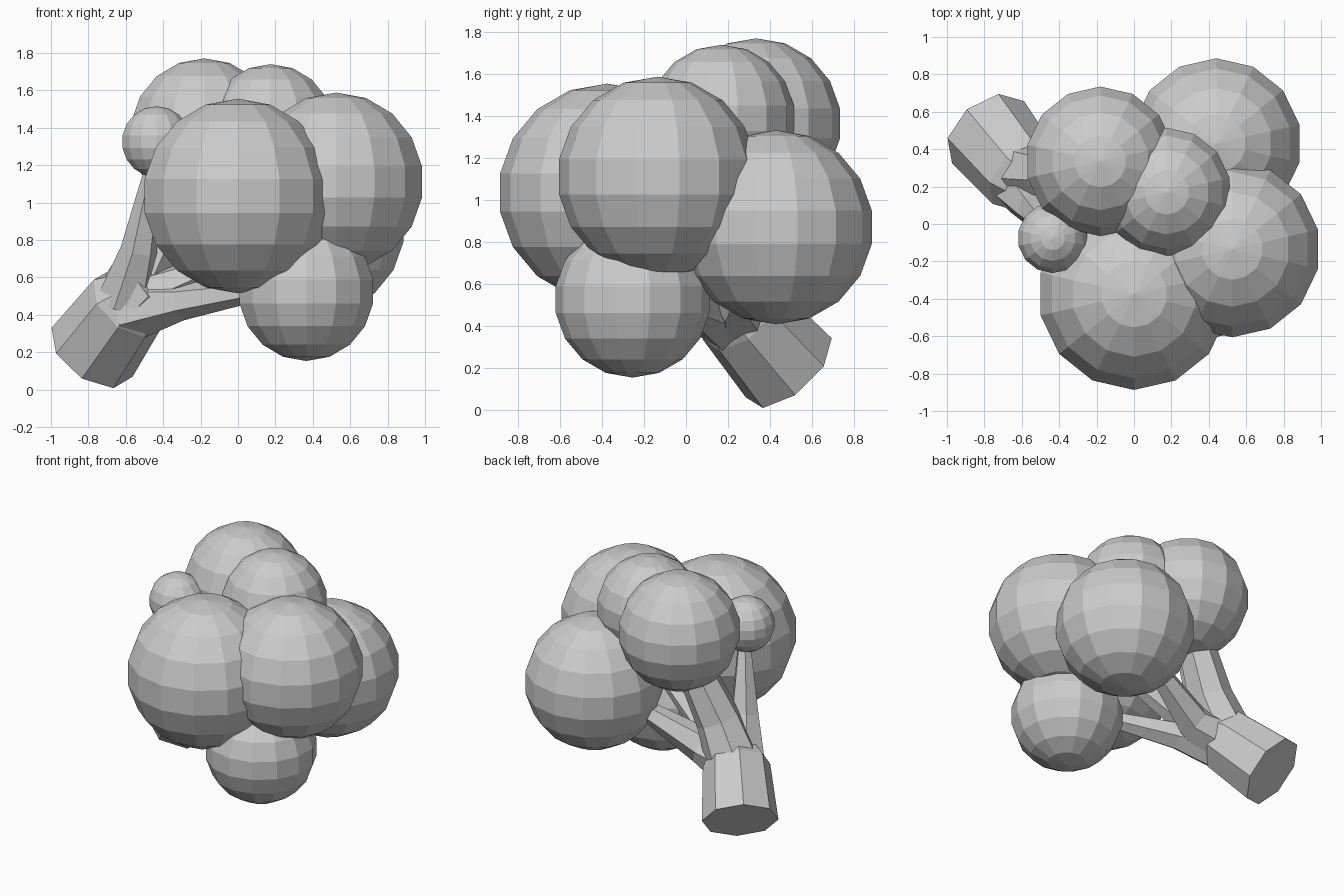
import bpy, bmesh, math
from mathutils import Vector

if "Cube" in bpy.data.objects:
    bpy.data.objects.remove(bpy.data.objects["Cube"])


def make_object(name, bm):
    bmesh.ops.recalc_face_normals(bm, faces=bm.faces)
    mesh = bpy.data.meshes.new(name)
    bm.to_mesh(mesh)
    bm.free()
    ob = bpy.data.objects.new(name, mesh)
    bpy.context.collection.objects.link(ob)
    return ob


def tube(name, rings, sides=8):
    """Faceted tapered limb through (centre, radius) rings."""
    bm = bmesh.new()
    pts = [Vector(p) for p, r in rings]
    loops = []
    for i, (p, r) in enumerate(rings):
        d = (pts[min(i + 1, len(pts) - 1)] - pts[max(i - 1, 0)]).normalized()
        u = d.cross(Vector((0.75, 0.65, 0.03))).normalized()
        v = d.cross(u)
        loops.append([bm.verts.new(pts[i] + r * (u * math.cos(a) + v * math.sin(a)))
                      for a in (2 * math.pi * k / sides for k in range(sides))])
    for a, b in zip(loops, loops[1:]):
        for k in range(sides):
            n = (k + 1) % sides
            bm.faces.new((a[k], a[n], b[n], b[k]))
    bm.faces.new(loops[0])
    bm.faces.new(loops[-1])
    return make_object(name, bm)


# Leaf clumps: low-poly balls (centre, radius)
clumps = {
    "front_clump": ((0.0, -0.375, 1.035), 0.52),
    "right_clump": ((0.525, -0.135, 1.11), 0.478),
    "back_clump": ((0.44, 0.43, 0.87), 0.463),
    "top_left_clump": ((-0.18, 0.335, 1.365), 0.406),
    "top_clump": ((0.175, 0.17, 1.39), 0.35),
    "small_clump": ((-0.435, -0.075, 1.325), 0.19),
    "low_clump": ((0.365, -0.255, 0.525), 0.372),
}
for name, (centre, radius) in clumps.items():
    bm = bmesh.new()
    bmesh.ops.create_uvsphere(bm, u_segments=14, v_segments=9, radius=radius)
    bmesh.ops.translate(bm, verts=bm.verts, vec=Vector(centre))
    make_object(name, bm)

# Leaning trunk with a cut end
tube("trunk", [((-0.78, 0.49, 0.2), 0.255), ((-0.59, 0.26, 0.46), 0.225),
               ((-0.45, 0.13, 0.57), 0.12)])

# Branches fanning out into the clumps
tube("branch_small_clump", [((-0.61, 0.2, 0.47), 0.15), ((-0.53, 0.08, 0.75), 0.10),
                            ((-0.45, -0.03, 1.2), 0.045)], 6)
tube("branch_top_left", [((-0.59, 0.27, 0.45), 0.19), ((-0.44, 0.25, 0.75), 0.155),
                         ((-0.25, 0.3, 1.15), 0.12)], 7)
tube("branch_back", [((-0.58, 0.24, 0.45), 0.18), ((-0.3, 0.24, 0.52), 0.12),
                     ((0.15, 0.36, 0.75), 0.06)], 6)
tube("branch_low", [((-0.58, 0.22, 0.43), 0.18), ((-0.3, 0.09, 0.47), 0.10),
                    ((0.15, -0.13, 0.54), 0.055)], 6)
tube("branch_right", [((-0.5, 0.18, 0.5), 0.13), ((-0.2, 0.12, 0.62), 0.08),
                      ((0.25, 0.0, 0.9), 0.05)], 6)
